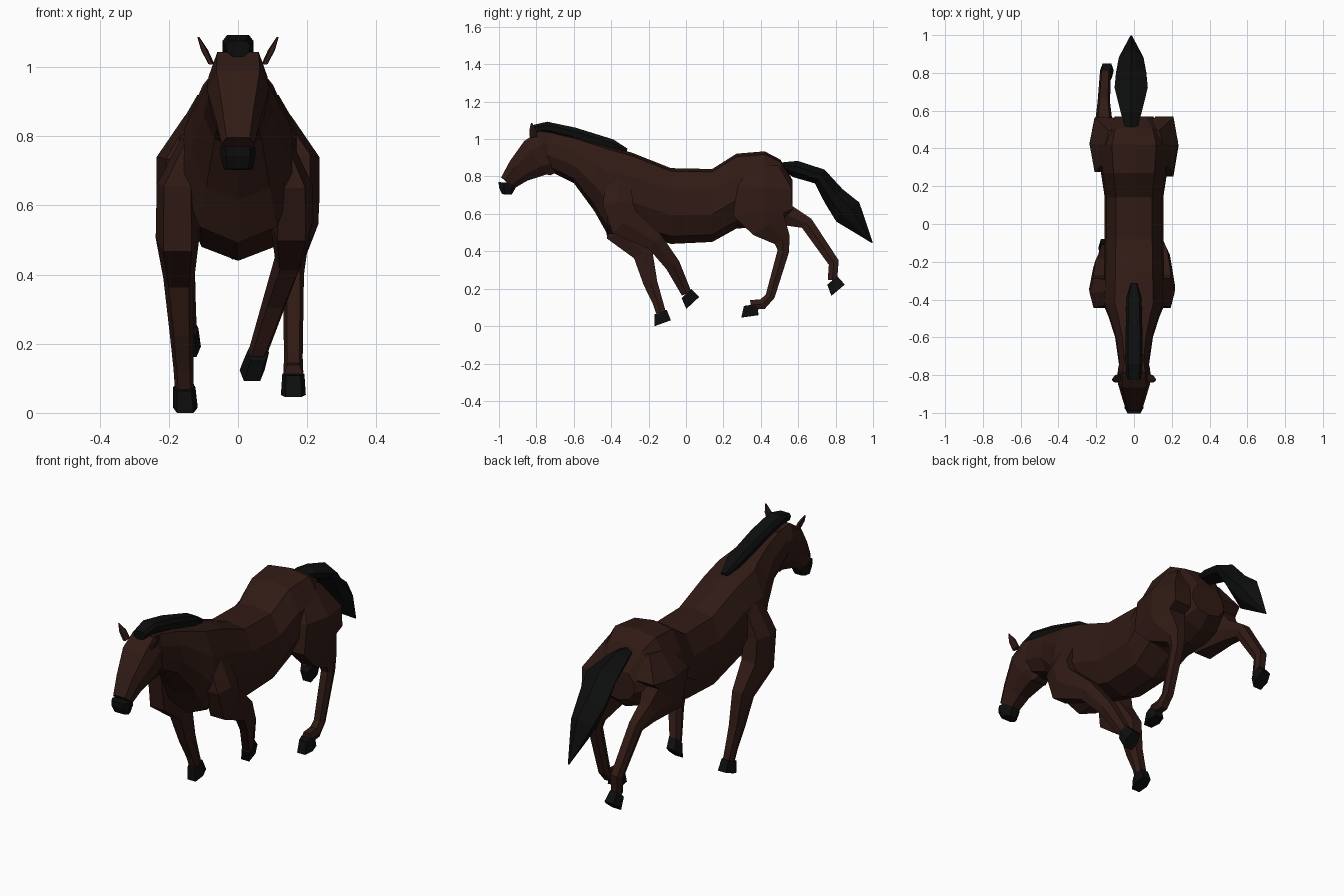
import bpy, bmesh
from math import radians, cos, sin
from mathutils import Vector

if "Cube" in bpy.data.objects:
    bpy.data.objects.remove(bpy.data.objects["Cube"])

def material(name, rgb):
    m = bpy.data.materials.new(name)
    m.diffuse_color = (*rgb, 1)
    m.use_nodes = True
    m.node_tree.nodes["Principled BSDF"].inputs["Base Color"].default_value = m.diffuse_color
    return m

COAT = material("coat", (0.030, 0.0105, 0.0075))
BLACK = material("black_hair", (0.004, 0.0042, 0.0042))

# Half cross-sections: (position across the depth, width factor)
TRUNK = [(0, 0), (.04, .62), (.3, .94), (.62, 1), (.9, .68), (1, 0)]
HEAD = [(0, .7), (.3, 1), (.75, .85), (1, .45)]
LIMB = [(0, .65), (.5, 1), (1, .65)]
TAIL = [(0, 0), (.3, .8), (.65, 1), (1, 0)]

def skin(name, section, edges, x_at, mat):
    """Join rings (edge point, opposite edge point, half width) with flat faces."""
    outline = section + [(t, -w) for t, w in reversed(section) if w]
    bm = bmesh.new()
    loops = []
    for a, b, hw in edges:
        x = x_at((a.y + b.y) / 2)
        loops.append([bm.verts.new((x + w * hw, *a.lerp(b, t))) for t, w in outline])
    for p, q in zip(loops, loops[1:]):
        for i in range(len(p)):
            bm.faces.new((p[i - 1], p[i], q[i], q[i - 1]))
    bm.faces.new(loops[0])
    bm.faces.new(loops[-1])
    bmesh.ops.recalc_face_normals(bm, faces=bm.faces)
    me = bpy.data.meshes.new(name)
    bm.to_mesh(me)
    bm.free()
    me.materials.append(mat)
    bpy.context.collection.objects.link(bpy.data.objects.new(name, me))

def sweep(name, section, path, mat, x_at=lambda z: 0, upright=False):
    """Sweep along (y, z, depth, half width); rings square to the path or upright."""
    pts = [Vector(p[:2]) for p in path]
    edges = []
    for i, (y, z, depth, hw) in enumerate(path):
        d = (pts[min(i + 1, len(pts) - 1)] - pts[max(i - 1, 0)]).normalized()
        n = Vector((0, -1)) if upright else Vector((-d.y, d.x))
        edges.append((pts[i] - n * depth / 2, pts[i] + n * depth / 2, hw))
    skin(name, section, edges, x_at, mat)

def leg(name, path, x0, drift, tilt):
    """Leg along (y, z, depth), thickness following depth, ending in a tilted hoof."""
    def x_at(z):
        return x0 * .6 if z > .8 else x0 + drift * max(0, .47 - z)
    sweep(name, LIMB, [(y, z, d, min(.075, .012 + .3 * d)) for y, z, d in path], COAT, x_at)
    a = radians(tilt)
    back, down = Vector((cos(a), sin(a))), Vector((sin(a), -cos(a)))
    top = Vector(path[-1][:2])
    sole = top + down * .06 - back * .01
    skin(name.replace("leg", "hoof"), LIMB,
         [(top - back * .036, top + back * .034, .032),
          (sole - back * .048, sole + back * .046, .036)], x_at, BLACK)

# Trunk and neck, from rump to poll
sweep("body_and_neck", TRUNK, [
    (.57, .70, .16, .10), (.505, .725, .33, .16), (.42, .732, .405, .19),
    (.27, .722, .40, .175), (.14, .645, .39, .155), (-.08, .642, .405, .155),
    (-.29, .715, .425, .16), (-.42, .728, .475, .165), (-.49, .80, .37, .135),
    (-.60, .89, .25, .10), (-.74, .94, .21, .08)], COAT, upright=True)

# Head, muzzle, ears
sweep("head", HEAD, [
    (-.685, .93, .20, .065), (-.755, .925, .245, .085), (-.805, .90, .215, .09),
    (-.895, .83, .14, .065), (-.955, .765, .09, .048)], COAT)
sweep("muzzle", HEAD, [
    (-.955, .768, .094, .05), (-.956, .74, .088, .05), (-.958, .704, .052, .042)], BLACK)
for side, s in (("left", -1), ("right", 1)):
    sweep("ear_" + side, LIMB, [
        (-.815, 1.01, .04, .009), (-.82, 1.05, .036, .010), (-.826, 1.086, .006, .003)],
        COAT, lambda z: s * (.078 + .48 * (z - 1.01)))

# Mane and tail
sweep("mane", HEAD, [
    (-.32, .93, .04, .018), (-.40, .965, .07, .04), (-.60, 1.03, .065, .045),
    (-.745, 1.063, .06, .045), (-.82, 1.052, .045, .036)], BLACK)
sweep("tail", TAIL, [
    (.50, .86, .03, .03), (.585, .84, .09, .055), (.715, .80, .09, .088),
    (.79, .695, .12, .08), (.865, .61, .16, .065), (.997, .445, .005, .004)],
    BLACK, lambda z: -.015)

# Legs: shared shoulder and hip, then each leg's own stride
shoulder = [(-.36, .81, .13), (-.365, .66, .16)]
hip = [(.42, .86, .15), (.42, .74, .29)]
leg("front_leg_right", shoulder + [
    (-.33, .555, .17), (-.165, .45, .10), (-.07, .325, .08), (.003, .175, .055)], .155, -.33, 43)
leg("front_leg_left", shoulder + [
    (-.345, .505, .17), (-.23, .39, .11), (-.19, .23, .075), (-.15, .125, .055),
    (-.135, .0755, .052)], -.175, .05, 20)
leg("hind_leg_right", hip + [
    (.41, .61, .32), (.44, .545, .20), (.515, .46, .09), (.52, .40, .062),
    (.45, .16, .05), (.41, .118, .056), (.345, .113, .052)], .16, 0, 8)
leg("hind_leg_left", hip + [
    (.43, .63, .25), (.55, .59, .11), (.645, .55, .07), (.79, .34, .058),
    (.783, .245, .05)], -.16, .06, 40)
